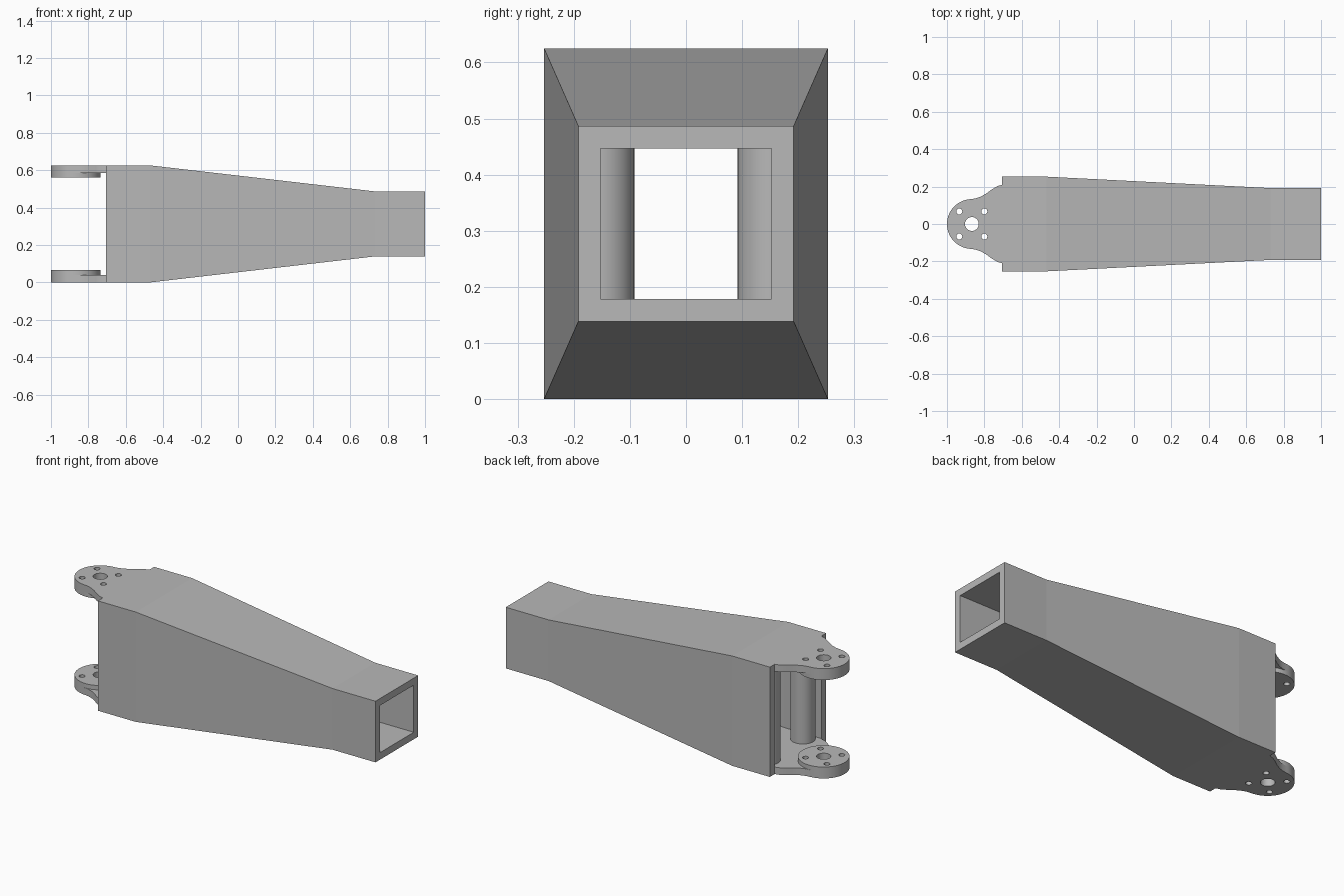
import bpy, bmesh, math

old = bpy.data.objects.get("Cube")
if old:
    bpy.data.objects.remove(old, do_unlink=True)

grey = bpy.data.materials.new("plain grey")
grey.use_nodes = True
colour = (0.48, 0.48, 0.48, 1)
grey.diffuse_color = colour
grey.node_tree.nodes["Principled BSDF"].inputs["Base Color"].default_value = colour

HEIGHT, WALL, BOSS = 0.625, 0.04, 0.065
BODY_END = -0.705
EAR_X, EAR_R = -0.867, 0.133


def finish(bm, name, smooth=False):
    bmesh.ops.remove_doubles(bm, verts=bm.verts, dist=0.0002)
    bmesh.ops.recalc_face_normals(bm, faces=bm.faces)
    mesh = bpy.data.meshes.new(name)
    bm.to_mesh(mesh)
    bm.free()
    mesh.materials.append(grey)
    obj = bpy.data.objects.new(name, mesh)
    bpy.context.collection.objects.link(obj)
    if smooth:
        bpy.ops.object.select_all(action='DESELECT')
        obj.select_set(True)
        bpy.context.view_layer.objects.active = obj
        bpy.ops.object.shade_smooth_by_angle(angle=math.radians(30))
    return obj


def circle(x, y, r, n):
    return [(x + r * math.cos(2 * math.pi * i / n),
             y + r * math.sin(2 * math.pi * i / n)) for i in range(n)]


def slab(name, loops, z0, z1):
    """Flat plate: first loop is the outline, the others are holes."""
    cu = bpy.data.curves.new(name + "_profile", 'CURVE')
    cu.dimensions, cu.fill_mode = '2D', 'BOTH'
    cu.extrude = (z1 - z0) / 2
    for loop in loops:
        sp = cu.splines.new('POLY')
        sp.points.add(len(loop) - 1)
        for p, (x, y) in zip(sp.points, loop):
            p.co = (x, y, 0, 1)
        sp.use_cyclic_u = True
    temp = bpy.data.objects.new(name + "_profile", cu)
    bpy.context.collection.objects.link(temp)
    bpy.context.view_layer.update()
    bm = bmesh.new()
    bm.from_mesh(temp.evaluated_get(bpy.context.evaluated_depsgraph_get()).to_mesh())
    bpy.data.objects.remove(temp, do_unlink=True)
    bmesh.ops.translate(bm, verts=bm.verts, vec=(0, 0, (z0 + z1) / 2))
    return finish(bm, name, True)


# Hollow tapered arm: x, half width, half height at each station
stations = [(BODY_END, 0.253, 0.3125), (-0.467, 0.253, 0.3125),
            (0.73, 0.192, 0.174), (1.0, 0.192, 0.174)]
bm = bmesh.new()


def ring(x, w, h):
    return [bm.verts.new((x, sy * w, HEIGHT / 2 + sz * h))
            for sy, sz in ((-1, -1), (1, -1), (1, 1), (-1, 1))]


def bridge(a, b):
    for i in range(4):
        j = (i + 1) % 4
        bm.faces.new((a[i], a[j], b[j], b[i]))


outer = [ring(*s) for s in stations]
inner = [ring(x, w - WALL, h - WALL) for x, w, h in stations]
for rings in (outer, inner):
    for a, b in zip(rings, rings[1:]):
        bridge(a, b)
for end in (0, -1):
    bridge(outer[end], inner[end])
finish(bm, "tapered_arm")

# Ear outline: flared root blending into a round end
flare = [(BODY_END, 0.21), (-0.73, 0.203), (-0.76, 0.185),
         (-0.79, 0.163), (-0.82, 0.146), (-0.85, 0.136)]
arc = [(EAR_X + EAR_R * math.cos(math.radians(a)),
        EAR_R * math.sin(math.radians(a))) for a in range(95, 266, 5)]
outline = flare + arc + [(x, -y) for x, y in reversed(flare)]

# Centre bore and four screw holes
holes = [circle(EAR_X, 0, 0.037, 32)]
holes += [circle(EAR_X + sx * 0.067, sy * 0.067, 0.016, 16)
          for sx in (-1, 1) for sy in (-1, 1)]
disc = circle(EAR_X, 0, EAR_R, 72)

slab("lower_ear", [outline] + holes, 0, WALL)
slab("upper_ear", [outline] + holes, HEIGHT - WALL, HEIGHT)
slab("lower_boss", [disc] + holes, WALL, BOSS)
slab("upper_boss", [disc] + holes, HEIGHT - BOSS, HEIGHT - WALL)

# Two round columns inside the wide end
for side, y in (("left", -0.157), ("right", 0.157)):
    slab(side + "_column", [circle(-0.626, y, 0.065, 48)], WALL, HEIGHT - WALL)
